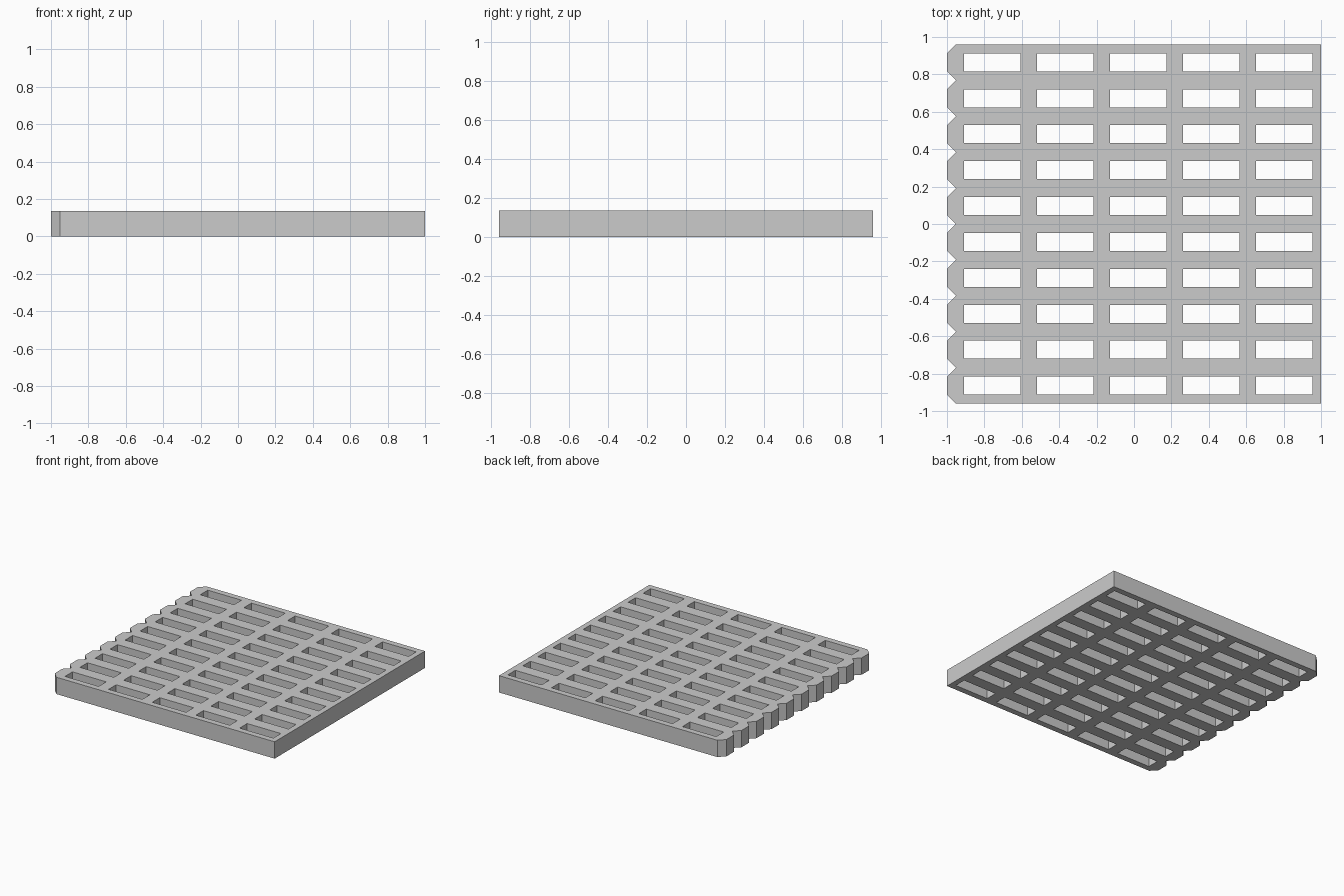
import bpy, bmesh

if "Cube" in bpy.data.objects:
    bpy.data.objects.remove(bpy.data.objects["Cube"])

COLS, ROWS = 5, 10
PITCH_X, SLOT_W, FIRST_X = 0.3905, 0.302, -0.909
PITCH_Y = 0.192
SLOT_H = PITCH_Y / 2
THICK = 0.136
NOTCH = 0.048

# Grid lines: plate edges plus both sides of every slot
xs = [-1.0]
for i in range(COLS):
    x = FIRST_X + i * PITCH_X
    xs += [x, x + SLOT_W]
xs.append(1.0)

y0 = -ROWS * PITCH_Y / 2
ys = []
for j in range(ROWS):
    y = y0 + j * PITCH_Y
    ys += [y, y + SLOT_H / 2, y + SLOT_H * 1.5]
ys.append(-y0)

bm = bmesh.new()

# Flat lattice; the left edge steps inward at row boundaries to form V notches
verts = [[bm.verts.new((x + (NOTCH if i == 0 and j % 3 == 0 else 0), y, 0))
          for i, x in enumerate(xs)] for j, y in enumerate(ys)]
for j in range(len(ys) - 1):
    for i in range(len(xs) - 1):
        if i % 2 == 1 and j % 3 == 1:
            continue  # open slot
        bm.faces.new((verts[j][i], verts[j][i + 1],
                      verts[j + 1][i + 1], verts[j + 1][i]))

# Raise the lattice into a solid plate
top = bmesh.ops.extrude_face_region(bm, geom=bm.faces[:], use_keep_orig=True)
bmesh.ops.translate(bm, vec=(0, 0, THICK),
                    verts=[g for g in top["geom"] if isinstance(g, bmesh.types.BMVert)])
bmesh.ops.recalc_face_normals(bm, faces=bm.faces[:])

mesh = bpy.data.meshes.new("slotted_plate")
bm.to_mesh(mesh)
bm.free()
plate = bpy.data.objects.new("slotted_plate", mesh)
bpy.context.collection.objects.link(plate)
